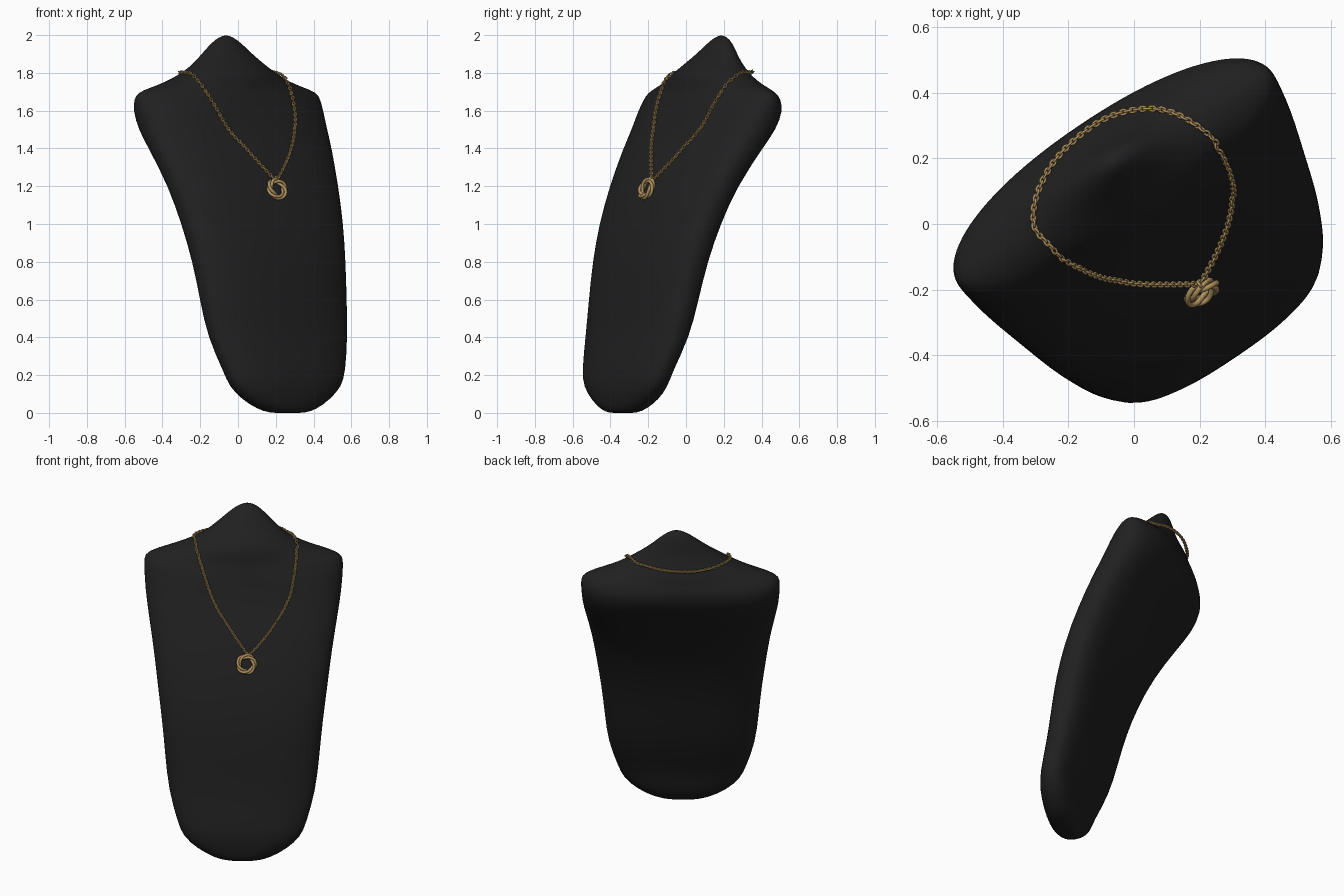
import bpy, bmesh, math
from mathutils import Vector, Matrix
from mathutils.bvhtree import BVHTree

cube = bpy.data.objects.get("Cube")
if cube:
    bpy.data.objects.remove(cube, do_unlink=True)


def material(name, rgb, rough):
    m = bpy.data.materials.new(name)
    m.use_nodes = True
    m.diffuse_color = (*rgb, 1)
    b = m.node_tree.nodes["Principled BSDF"]
    b.inputs["Base Color"].default_value = (*rgb, 1)
    b.inputs["Roughness"].default_value = rough
    return m


black = material("black velvet", (0.0145, 0.0145, 0.0145), 0.8)
gold = material("antique gold", (0.43, 0.285, 0.11), 0.5)


def finish(bm, name, mat):
    bmesh.ops.recalc_face_normals(bm, faces=bm.faces)
    for f in bm.faces:
        f.smooth = True
    mesh = bpy.data.meshes.new(name)
    bm.to_mesh(mesh)
    mesh.materials.append(mat)
    ob = bpy.data.objects.new(name, mesh)
    bpy.context.collection.objects.link(ob)
    return ob


# The bust is turned: "across" runs along the shoulders, "forward" out of the chest
TURN = math.radians(34)
across = Vector((math.cos(TURN), math.sin(TURN), 0))
forward = Vector((math.sin(TURN), -math.cos(TURN), 0))

# Bust cross-sections: height, forward offset, half width, half depth, roundness
SECTIONS = [
    (0.0, .425, .11, .05, .9), (.02, .42, .18, .075, .9), (.07, .41, .265, .097, .8),
    (.14, .405, .345, .108, .8), (.22, .395, .375, .112, .8), (.4, .33, .43, .128, .8),
    (.6, .29, .45, .14, .8), (.8, .25, .468, .15, .8), (1.0, .187, .495, .158, .8),
    (1.2, .10, .52, .168, .8), (1.4, -.023, .557, .192, .8), (1.5, -.094, .573, .205, .8),
    (1.6, -.137, .58, .21, .85), (1.66, -.147, .582, .196, 1), (1.695, -.147, .567, .182, 1.15),
    (1.72, -.146, .49, .175, 1.15), (1.75, -.145, .39, .168, 1.1), (1.8, -.137, .28, .15, 1),
    (1.85, -.15, .21, .115, 1), (1.9, -.168, .152, .08, 1), (1.96, -.185, .088, .05, 1),
    (1.99, -.19, .04, .025, 1),
]
SEG = 48


def power(v, e):
    return math.copysign(abs(v) ** e, v)


bm = bmesh.new()
rings = []
for z, off, w, t, e in SECTIONS:
    middle = 0.03 + max(0, z - 1.75) * 0.09
    ring = []
    for i in range(SEG):
        a = 2 * math.pi * i / SEG
        p = across * (middle + w * power(math.cos(a), e))
        p += forward * (off + t * power(math.sin(a), e))
        ring.append(bm.verts.new((p.x, p.y, z)))
    rings.append(ring)
for lo, hi in zip(rings, rings[1:]):
    for i in range(SEG):
        j = (i + 1) % SEG
        bm.faces.new((lo[i], lo[j], hi[j], hi[i]))
for ring, z in ((rings[0], 0), (rings[-1], 2)):
    c = sum((v.co for v in ring), Vector()) / SEG
    tip = bm.verts.new((c.x, c.y, z))
    for i in range(SEG):
        bm.faces.new((ring[i], ring[(i + 1) % SEG], tip))
bmesh.ops.recalc_face_normals(bm, faces=bm.faces)
surface = BVHTree.FromBMesh(bm)
bust = finish(bm, "display_bust", black)
sub = bust.modifiers.new("smooth", "SUBSURF")
sub.levels = sub.render_levels = 1


def lift(p, gap):
    """Push a point out so that it clears the bust by the gap."""
    hit, n, _, _ = surface.find_nearest(p)
    short = gap - (p - hit).dot(n)
    return (p + n * short if short > 0 else p), n


# Necklace path: up one side, round the nape, down the other
PATH = [Vector(p) for p in (
    (.2, -.18, 1.235), (.22, -.14, 1.26), (.26, -.03, 1.36), (.28, .1, 1.49),
    (.25, .21, 1.66), (.18, .29, 1.77), (.08, .35, 1.805), (-.07, .33, 1.8),
    (-.2, .24, 1.79), (-.28, .13, 1.795), (-.305, 0, 1.8), (-.24, -.065, 1.77),
    (-.15, -.125, 1.64), (-.05, -.165, 1.49), (.05, -.175, 1.38), (.17, -.175, 1.25))]


def spline(points, steps):
    n = len(points)
    out = []
    for i in range(n):
        a, b, c, d = (points[(i + k) % n] for k in (-1, 0, 1, 2))
        for s in range(steps):
            t = s / steps
            out.append((2 * b + (c - a) * t + (2 * a - 5 * b + 4 * c - d) * t ** 2
                        + (3 * b - a - 3 * c + d) * t ** 3) / 2)
    return out


def resample(points, gap):
    out, left = [points[0]], gap
    for p, q in zip(points, points[1:] + points[:1]):
        length, pos = (q - p).length, 0
        while length - pos >= left:
            pos += left
            out.append(p.lerp(q, pos / length))
            left = gap
        left -= length - pos
    return out


def add_link(bm, mat, major, minor, stretch, n=10, m=6):
    rows = []
    for i in range(n):
        a = 2 * math.pi * i / n
        row = []
        for j in range(m):
            b = 2 * math.pi * j / m
            r = major + minor * math.cos(b)
            co = Vector((r * math.cos(a) * stretch, r * math.sin(a), minor * math.sin(b)))
            row.append(bm.verts.new(mat @ co))
        rows.append(row)
    for i in range(n):
        for j in range(m):
            k, l = (i + 1) % n, (j + 1) % m
            bm.faces.new((rows[i][j], rows[k][j], rows[k][l], rows[i][l]))


def frame(origin, x, up):
    x = x.normalized()
    y = up.cross(x).normalized()
    return Matrix.Translation(origin) @ Matrix((x, y, x.cross(y))).transposed().to_4x4()


# Chain of interlocked links, alternately rolled
bm = bmesh.new()
spots = [lift(p, 0.009) for p in resample(spline(PATH, 12), 0.015)]
for i, (p, n) in enumerate(spots):
    direction = spots[(i + 1) % len(spots)][0] - spots[i - 1][0]
    roll = Matrix.Rotation(math.radians(35 if i % 2 else -55), 4, "X")
    add_link(bm, frame(p, direction, n) @ roll, 0.0075, 0.004, 1.4)
finish(bm, "necklace_chain", gold)

# Pendant: one strand wound into an open knotted ring
centre, normal = lift(Vector((.195, -.192, 1.178)), 0.016)
place = frame(centre, across, normal)
curve = bpy.data.curves.new("knot_pendant", "CURVE")
curve.dimensions = "3D"
curve.bevel_depth = 0.0085
curve.bevel_resolution = 2
strand = curve.splines.new("POLY")
COUNT = 150
strand.points.add(COUNT - 1)
for i, pt in enumerate(strand.points):
    a = 2 * math.pi * i / COUNT
    r = 0.046 + 0.009 * math.cos(5 * a)
    co = place @ Vector((r * math.cos(3 * a), r * math.sin(3 * a), 0.011 * math.sin(5 * a)))
    pt.co = (*co, 1)
strand.use_cyclic_u = True
strand.use_smooth = True
curve.materials.append(gold)
bpy.context.collection.objects.link(bpy.data.objects.new("knot_pendant", curve))

# Bail joining pendant and chain
bm = bmesh.new()
top = lift(Vector((.2, -.185, 1.235)), 0.012)[0]
add_link(bm, frame(top, Vector((0, 0, 1)), across), 0.011, 0.005, 1.3)
finish(bm, "pendant_bail", gold)
